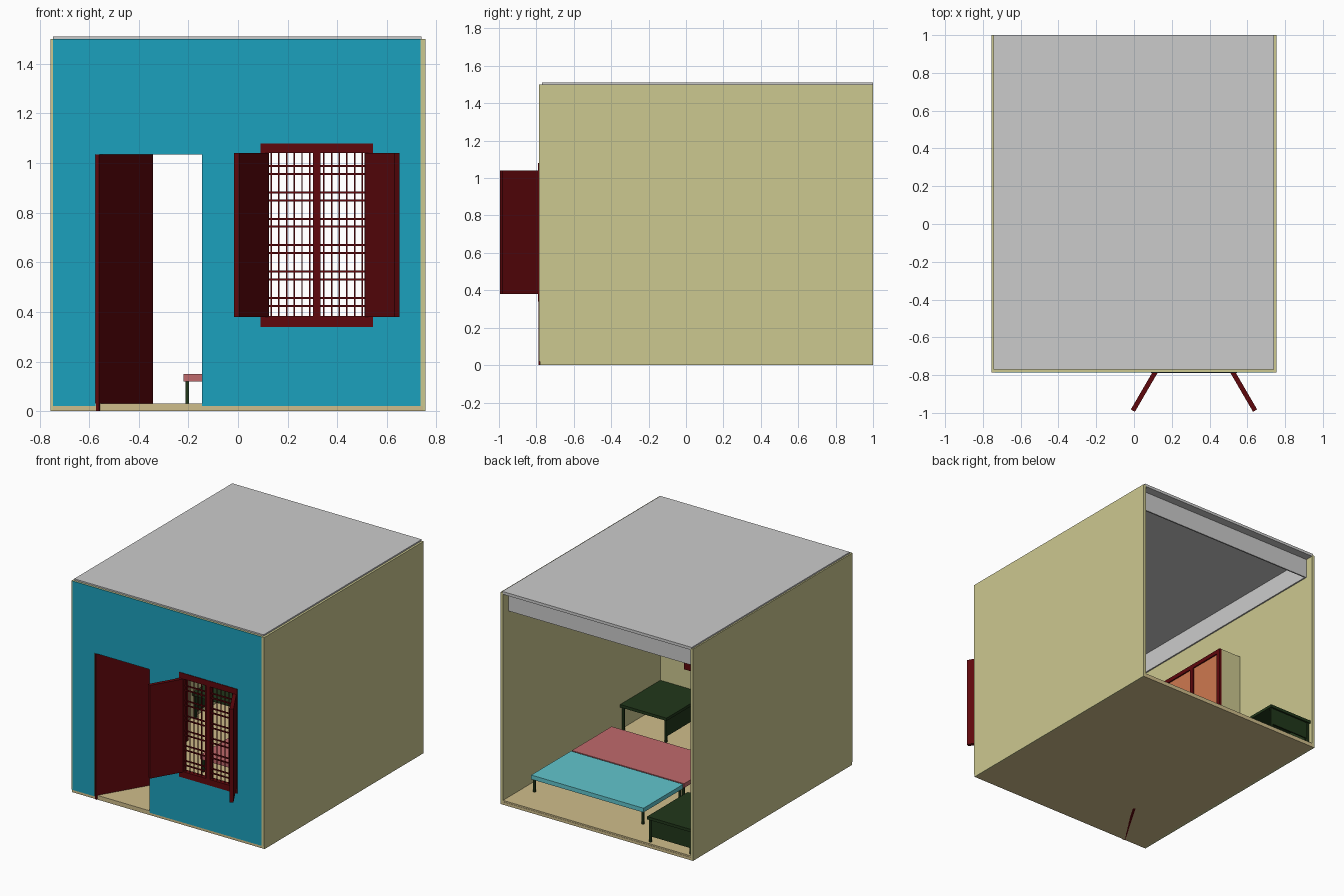
import bpy
import math
from mathutils import Matrix, Vector

if "Cube" in bpy.data.objects:
    bpy.data.objects.remove(bpy.data.objects["Cube"])


def mat(name, r, g, b):
    m = bpy.data.materials.new(name)
    m.diffuse_color = (*[(c / 255) ** 2.2 for c in (r, g, b)], 1)
    m.use_nodes = True
    m.node_tree.nodes["Principled BSDF"].inputs["Base Color"].default_value = m.diffuse_color
    return m


TEAL = mat("teal_paint", 33, 160, 188)
CREAM = mat("cream_plaster", 203, 199, 143)
TAN = mat("tan_floor", 206, 188, 138)
RED = mat("dark_red_wood", 95, 16, 20)
GREEN = mat("dark_green_wood", 38, 58, 32)
ROSE = mat("rose_cover", 190, 105, 108)
AQUA = mat("aqua_cover", 98, 196, 204)
ORANGE = mat("orange_panel", 205, 120, 80)


def boxes(name, parts, material=None):
    """One object from a list of boxes (x0, x1, y0, y1, z0, z1)."""
    verts, faces = [], []
    for x0, x1, y0, y1, z0, z1 in parts:
        n = len(verts)
        verts += [(x, y, z) for z in (z0, z1)
                  for x, y in ((x0, y0), (x1, y0), (x1, y1), (x0, y1))]
        faces += [[n + i for i in f] for f in
                  ((3, 2, 1, 0), (4, 5, 6, 7), (0, 1, 5, 4),
                   (1, 2, 6, 5), (2, 3, 7, 6), (3, 0, 4, 7))]
    me = bpy.data.meshes.new(name)
    me.from_pydata(verts, [], faces)
    if material:
        me.materials.append(material)
    ob = bpy.data.objects.new(name, me)
    bpy.context.collection.objects.link(ob)
    return ob


def leaf(name, start, end, thick, z0, z1):
    """Upright swung panel between two plan points."""
    a, b = Vector(start), Vector(end)
    d = b - a
    ob = boxes(name, [(0, d.length, -thick / 2, thick / 2, z0, z1)], RED)
    ob.data.transform(Matrix.Translation((a.x, a.y, 0))
                      @ Matrix.Rotation(math.atan2(d.y, d.x), 4, 'Z'))
    return ob


def legs(x0, x1, y0, y1, z0, z1, w=0.015, inset=0.008):
    """Four corner posts inside a rectangle."""
    return [(x, x + w, y, y + w, z0, z1)
            for x in (x0 + inset, x1 - inset - w)
            for y in (y0 + inset, y1 - inset - w)]


# Floor, side walls and roof
boxes("floor", [(-0.745, 0.745, -0.78, 1, 0, 0.02),
                (-0.735, 0.735, -0.78, 0.998, 0.02, 0.03)], TAN)
boxes("side_walls", [(-0.755, -0.735, -0.785, 1, 0.02, 1.5),
                     (0.735, 0.755, -0.785, 1, 0.02, 1.5),
                     (-0.755, -0.735, -0.78, 1, 0, 0.02),
                     (0.735, 0.755, -0.78, 1, 0, 0.02)], CREAM)
boxes("roof", [(-0.745, 0.74, -0.77, 1, 1.49, 1.51)])
boxes("ceiling_cornice", [(-0.735, 0.735, 0.93, 0.94, 1.35, 1.49),
                          (-0.735, 0.735, -0.765, -0.755, 1.35, 1.49),
                          (-0.735, -0.725, -0.755, 0.93, 1.35, 1.49),
                          (0.725, 0.735, -0.755, 0.93, 1.35, 1.49)])


# Front wall with door and window openings, plus painted outer skin
def front(y0, y1):
    return [(x0, x1, y0, y1, z0, z1) for x0, x1, z0, z1 in (
        (-0.745, -0.575, 0.02, 1.5), (-0.575, -0.145, 1.035, 1.5),
        (-0.145, 0.1, 0.02, 1.5), (0.535, 0.735, 0.02, 1.5),
        (0.1, 0.535, 0.02, 0.35), (0.1, 0.535, 1.07, 1.5))]


boxes("front_wall", front(-0.783, -0.765), CREAM)
boxes("front_paint", front(-0.786, -0.783), TEAL)

# Door swung inward
leaf("door", (-0.568, -0.783), (-0.35, -0.415), 0.018, 0, 1.035)

# Window frame and mullion
y0, y1 = -0.79, -0.755
boxes("window_frame", [(0.09, 0.125, y0, y1, 0.38, 1.045),
                       (0.51, 0.545, y0, y1, 0.38, 1.045),
                       (0.09, 0.545, y0, y1, 0.34, 0.383),
                       (0.09, 0.545, y0, y1, 1.04, 1.08),
                       (0.303, 0.332, y0, y1, 0.383, 1.04)], RED)

# Window grille: upright bars and paired crossbars
bars = []
for start in (0.134, 0.346):
    bars += [(start + i * 0.031 - 0.003, start + i * 0.031 + 0.003,
              -0.776, -0.77, 0.38, 1.04) for i in range(6)]
for i in range(6):
    for off in (-0.016, 0.016):
        z = 0.44 + i * 0.1065 + off
        bars.append((0.12, 0.515, -0.777, -0.769, z - 0.004, z + 0.004))
boxes("window_grille", bars, RED)

# Shutters swung outward
leaf("left_shutter", (0.115, -0.78), (-0.006, -0.988), 0.025, 0.38, 1.04)
leaf("right_shutter", (0.52, -0.78), (0.641, -0.988), 0.025, 0.38, 1.04)


# Two beds
def bed(name, y0, y1, cover):
    boxes(name + "_bed_top", [(-0.22, 0.66, y0, y1, 0.12, 0.15)], cover)
    boxes(name + "_bed_legs", legs(-0.22, 0.66, y0, y1, 0.03, 0.12), GREEN)


bed("rose", -0.11, 0.335, ROSE)
bed("aqua", 0.345, 0.79, AQUA)


# Two desks with hanging panels
def desk(name, x0, x1, y0, y1, panels):
    parts = [(x0, x1, y0, y1, 0.19, 0.21)]
    parts += legs(x0, x1, y0, y1, 0.03, 0.19)
    t, e = 0.01, 0.025
    sides = {"-x": (x0 + 0.012, x0 + 0.012 + t, y0 + e, y1 - e),
             "+x": (x1 - 0.012 - t, x1 - 0.012, y0 + e, y1 - e),
             "+y": (x0 + e, x1 - e, y1 - 0.012 - t, y1 - 0.012)}
    parts += [(*sides[p], 0.07, 0.19) for p in panels]
    boxes(name, parts, GREEN)


desk("window_desk", 0.37, 0.733, -0.76, -0.31, ["-x"])
desk("rear_desk", -0.733, -0.385, 0.53, 0.985, ["+y", "-x"])

# Wardrobe against the left wall
boxes("wardrobe_body", [(-0.735, -0.57, -0.35, 0.24, 0.03, 1.04)], CREAM)
boxes("wardrobe_doors", [(-0.57, -0.564, -0.33, 0.22, 0.05, 1.02)], ORANGE)
boxes("wardrobe_frame", [(-0.57, -0.555, a, b, c, d) for a, b, c, d in (
    (-0.35, -0.32, 0.03, 1.04), (0.21, 0.24, 0.03, 1.04),
    (-0.07, -0.04, 0.06, 1.01), (-0.32, 0.21, 0.03, 0.06),
    (-0.32, 0.21, 1.01, 1.04))], RED)
